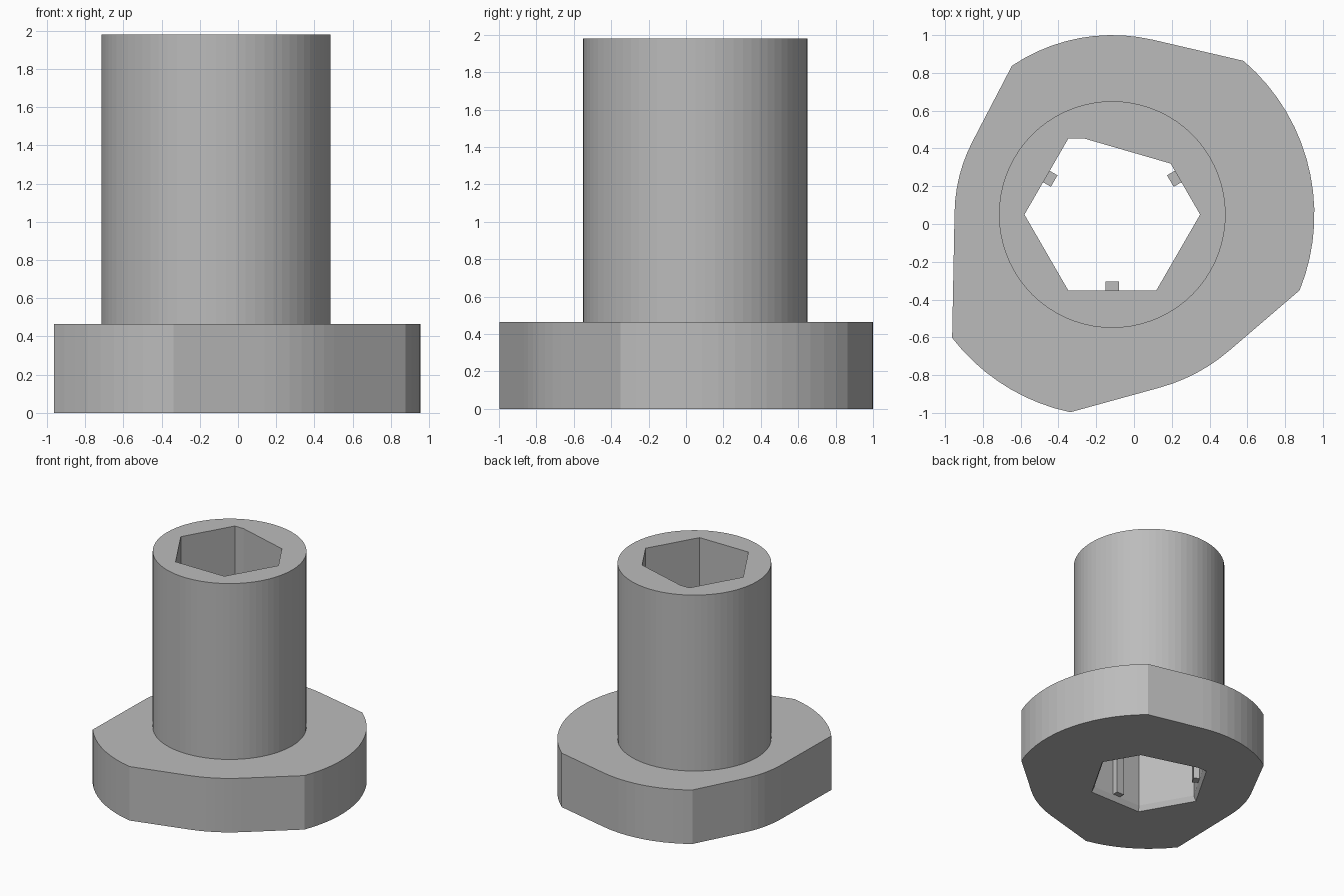
import bpy, bmesh
from math import sin, cos, radians, ceil

if "Cube" in bpy.data.objects:
    bpy.data.objects.remove(bpy.data.objects["Cube"])

CX, CY = -0.115, 0.05          # shared axis of hub and bore
BASE_TOP, HUB_TOP = 0.465, 1.98

grey = bpy.data.materials.new("light_grey")
grey.use_nodes = True
grey.diffuse_color = (0.5, 0.5, 0.5, 1)
grey.node_tree.nodes["Principled BSDF"].inputs["Base Color"].default_value = (0.5, 0.5, 0.5, 1)


def polar(radius, degrees):
    a = radians(degrees)
    return CX + radius * cos(a), CY + radius * sin(a)


def arc(radius, start, end, step=5):
    n = max(1, ceil(abs(end - start) / step))
    return [polar(radius, start + (end - start) * i / n) for i in range(n + 1)]


def loft(name, sections):
    """Solid through matching outlines, given as (outline, z) from bottom to top."""
    bm = bmesh.new()
    rings = [[bm.verts.new((x, y, z)) for x, y in outline] for outline, z in sections]
    bm.faces.new(rings[0][::-1])
    bm.faces.new(rings[-1])
    for low, high in zip(rings, rings[1:]):
        for i in range(len(low)):
            j = (i + 1) % len(low)
            bm.faces.new((low[i], low[j], high[j], high[i]))
    bmesh.ops.recalc_face_normals(bm, faces=bm.faces)
    mesh = bpy.data.meshes.new(name)
    bm.to_mesh(mesh)
    bm.free()
    mesh.materials.append(grey)
    obj = bpy.data.objects.new(name, mesh)
    bpy.context.collection.objects.link(obj)
    return obj


def scaled(outline, f):
    return [(CX + (x - CX) * f, CY + (y - CY) * f) for x, y in outline]


# Cam-shaped flange: arcs at three radii joined by tangent flats
flange_outline = (arc(1.07, -22, 49.5) + arc(0.95, 77, 124) + arc(0.835, 152.6, 179)
                  + arc(1.07, 217.6, 258) + arc(0.95, 285.5, 310.6))
flange = loft("flange", [(flange_outline, 0), (flange_outline, BASE_TOP)])

# Round hub
circle = arc(0.6, 0, 355)
hub = loft("hub", [(circle, BASE_TOP), (circle, HUB_TOP)])

# Hexagonal bore with one corner cut flat and a chamfered lower mouth
hexagon = [polar(0.465, a) for a in range(0, 360, 60)]
bore = [hexagon[0], (0.194, 0.32), (-0.265, 0.453)] + hexagon[2:]
cutter = loft("bore_cutter", [(scaled(bore, 1.09), -0.045), (bore, 0.045), (bore, HUB_TOP + 0.1)])
cutter.hide_render = True
cutter.hide_viewport = True
for part in (flange, hub):
    mod = part.modifiers.new("bore", "BOOLEAN")
    mod.operation = "DIFFERENCE"
    mod.solver = "EXACT"
    mod.object = cutter

# Three grip ribs on alternate bore faces
for number, angle in enumerate((30, 150, 270), 1):
    c, s = cos(radians(angle)), sin(radians(angle))
    corners = [(0.355, -0.035), (0.41, -0.035), (0.41, 0.035), (0.355, 0.035)]
    outline = [(CX + r * c - t * s, CY + r * s + t * c) for r, t in corners]
    loft(f"grip_rib_{number}", [(outline, 0.05), (outline, 1.0)])
